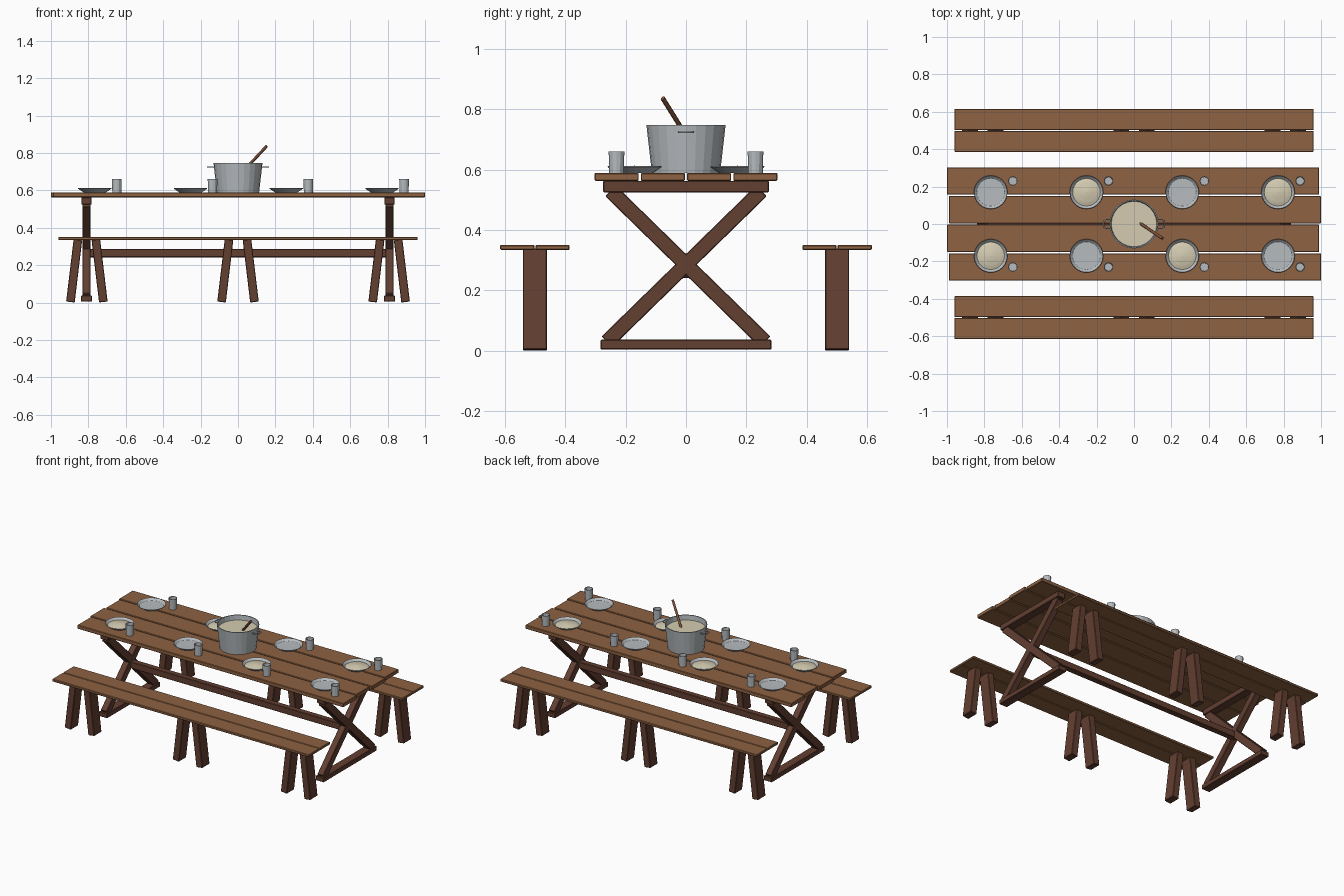
import bpy, bmesh, math
from mathutils import Vector

if "Cube" in bpy.data.objects:
    bpy.data.objects.remove(bpy.data.objects["Cube"])


def material(name, rgb):
    m = bpy.data.materials.new(name)
    m.diffuse_color = (*rgb, 1)
    m.use_nodes = True
    m.node_tree.nodes["Principled BSDF"].inputs["Base Color"].default_value = m.diffuse_color
    return m


PLANK = material("plank wood", (0.27, 0.122, 0.055))
LEG = material("leg wood", (0.125, 0.05, 0.031))
METAL = material("tin metal", (0.47, 0.50, 0.52))
STEW = material("cream stew", (0.66, 0.60, 0.44))
SPOON = material("spoon wood", (0.22, 0.085, 0.04))


def finish(bm, name, mat, loc=(0, 0, 0)):
    bmesh.ops.recalc_face_normals(bm, faces=bm.faces)
    me = bpy.data.meshes.new(name)
    bm.to_mesh(me)
    bm.free()
    me.materials.append(mat)
    ob = bpy.data.objects.new(name, me)
    ob.location = loc
    bpy.context.collection.objects.link(ob)
    return ob


def box(name, lo, hi, mat, bevel=0.003):
    """Box between two corners with slightly softened edges."""
    bm = bmesh.new()
    bmesh.ops.create_cube(bm, size=1)
    size = [b - a for a, b in zip(lo, hi)]
    bmesh.ops.scale(bm, vec=size, verts=bm.verts)
    if bevel:
        bmesh.ops.bevel(bm, geom=bm.edges[:], offset=bevel, segments=1, affect='EDGES')
    return finish(bm, name, mat, [(a + b) / 2 for a, b in zip(lo, hi)])


def slanted(name, a, b, wx, wy, mat):
    """Rectangular beam running from a to b."""
    a, b = Vector(a), Vector(b)
    ob = box(name, (-wx / 2, -wy / 2, 0), (wx / 2, wy / 2, (b - a).length), mat)
    ob.location = (a + b) / 2
    d = b - a
    ob.rotation_euler = (-math.atan2(d.y, d.z), math.atan2(d.x, d.z), 0)
    return ob


def lathe(name, profile, sides, mat, loc):
    """Spin (radius, height) points round the z axis; radius 0 makes a pole."""
    bm = bmesh.new()
    rings = []
    for r, z in profile:
        if r == 0:
            rings.append([bm.verts.new((0, 0, z))] * sides)
        else:
            rings.append([bm.verts.new((r * math.cos(math.tau * i / sides),
                                        r * math.sin(math.tau * i / sides), z))
                          for i in range(sides)])
    for p, q in zip(rings, rings[1:]):
        for i in range(sides):
            j = (i + 1) % sides
            bm.faces.new(list(dict.fromkeys((p[i], p[j], q[j], q[i]))))
    return finish(bm, name, mat, loc)


def rod(name, points, radius, mat):
    cu = bpy.data.curves.new(name, 'CURVE')
    cu.dimensions = '3D'
    cu.bevel_depth = radius
    cu.bevel_resolution = 1
    cu.use_fill_caps = True
    sp = cu.splines.new('POLY')
    sp.points.add(len(points) - 1)
    for p, co in zip(sp.points, points):
        p.co = (*co, 1)
    cu.materials.append(mat)
    ob = bpy.data.objects.new(name, cu)
    bpy.context.collection.objects.link(ob)
    return ob


TOP = 0.589

# Table top planks, staggered slightly end to end
for i in range(4):
    y = -0.2295 + i * 0.153
    s = 0.005 if i % 2 == 0 else -0.005
    box("table_plank", (-0.995 + s, y - 0.073, 0.563), (0.995 + s, y + 0.073, TOP), PLANK)

# Trestles with crossed legs
for x in (-0.81, 0.81):
    box("top_beam", (x - 0.028, -0.275, 0.525), (x + 0.028, 0.275, 0.563), LEG)
    box("foot_beam", (x - 0.03, -0.283, 0.005), (x + 0.03, 0.283, 0.037), LEG)
    for s in (-1, 1):
        slanted("crossed_leg", (x, -0.262 * s, 0.03), (x, 0.25 * s, 0.53), 0.044, 0.05, LEG)
box("stretcher", (-0.81, -0.02, 0.242), (0.81, 0.02, 0.286), LEG)

# Benches with splayed leg pairs
for s in (-1, 1):
    for y in (0.442, 0.5585):
        box("bench_plank", (-0.96, s * y - 0.0565, 0.334), (0.96, s * y + 0.0565, 0.351), PLANK)
    for x in (-0.808, 0, 0.808):
        for side in (-1, 1):
            slanted("bench_leg", (x + side * 0.088, s * 0.5, 0.003),
                    (x + side * 0.048, s * 0.5, 0.336), 0.046, 0.08, LEG)

# Plates, servings and cups
PLATE = [(0, 0), (0.06, 0), (0.09, 0.02), (0.088, 0.023), (0.074, 0.009), (0, 0.008)]
MOUND = [(0.074, 0.009), (0.055, 0.015), (0.025, 0.021), (0, 0.024)]
CUP = [(0, 0), (0.024, 0), (0.026, 0.071), (0.023, 0.071), (0.021, 0.006), (0, 0.006)]
for i in range(4):
    x = -0.766 + i * 0.512
    for s in (-1, 1):
        lathe("plate", PLATE, 24, METAL, (x, s * 0.17, TOP))
        lathe("cup", CUP, 12, METAL, (x + 0.118, s * 0.23, TOP))
        if (i % 2 == 0) == (s < 0):
            lathe("serving", MOUND, 20, STEW, (x, s * 0.17, TOP))

# Cooking pot, its contents and handles
lathe("pot", [(0, 0), (0.113, 0), (0.131, 0.158), (0.125, 0.158), (0.108, 0.006), (0, 0.006)],
      24, METAL, (0, 0, TOP))
lathe("pot_stew", [(0.1225, 0.126), (0, 0.126)], 24, STEW, (0, 0, TOP))
for s in (-1, 1):
    rod("pot_handle", [(s * 0.12, -0.024, 0.725), (s * 0.152, -0.024, 0.725),
                       (s * 0.162, -0.015, 0.725), (s * 0.162, 0.015, 0.725),
                       (s * 0.152, 0.024, 0.725), (s * 0.12, 0.024, 0.725)], 0.004, METAL)

# Stirring spoon
rod("spoon_handle", [(0.026, 0.008, 0.70), (0.153, -0.077, 0.836)], 0.008, SPOON)
